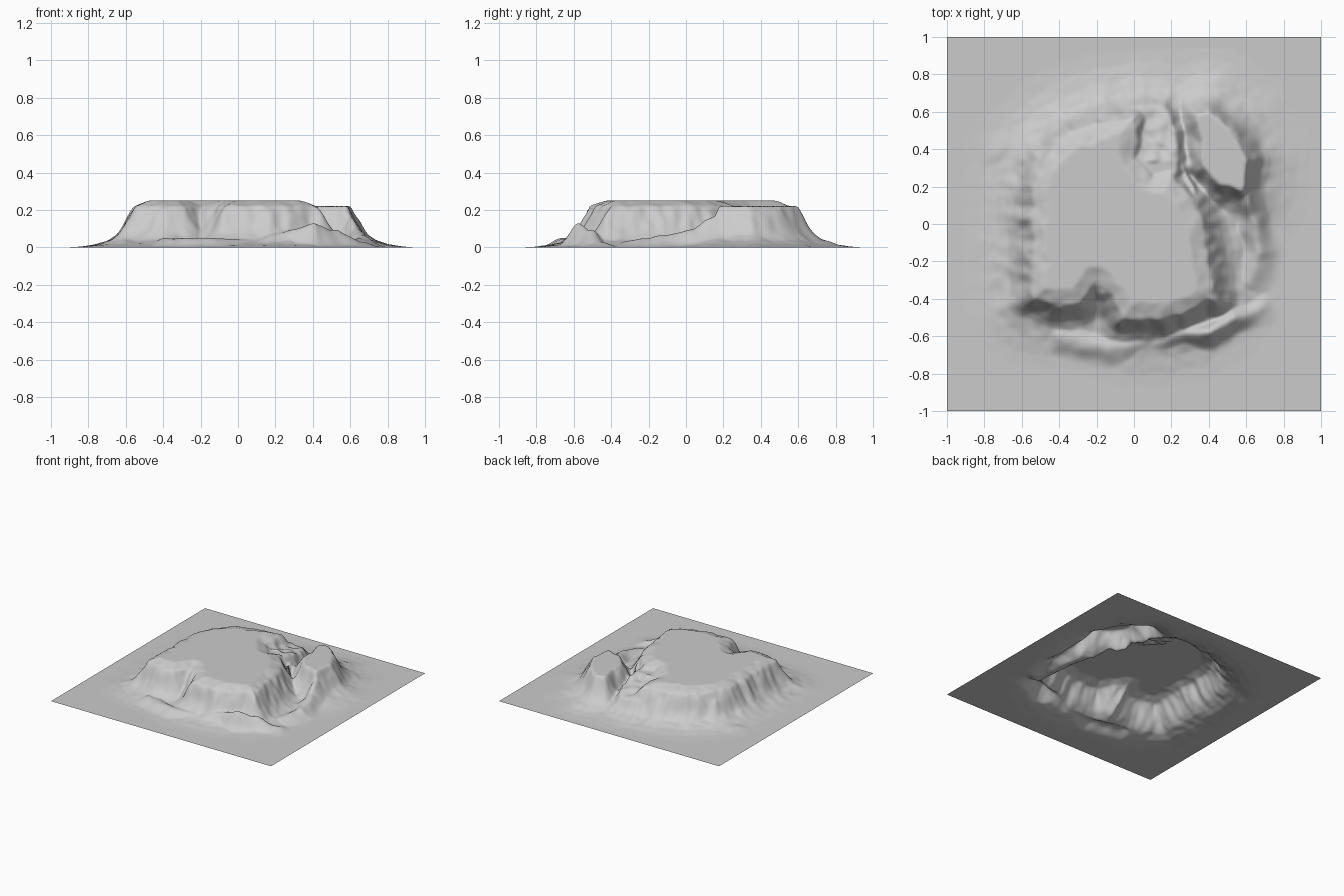
import bpy, bmesh, math
from mathutils import Vector, noise

if "Cube" in bpy.data.objects:
    bpy.data.objects.remove(bpy.data.objects["Cube"])

CELLS = 190

# Rim outlines of the flat-topped rock masses
MESA = [(-.54, -.40), (-.42, -.43), (-.29, -.42), (-.2, -.31), (-.12, -.39),
        (-.06, -.5), (.1, -.51), (.25, -.49), (.42, -.4), (.41, -.25),
        (.37, 0), (.3, .15), (.2, .27), (.1, .25), (.01, .35), (0, .57),
        (-.15, .55), (-.35, .48), (-.47, .38), (-.54, .2), (-.55, -.1)]
KNOLL = [(.37, .3), (.45, .21), (.58, .18), (.6, .34), (.52, .5), (.4, .6), (.34, .58)]
SHELF = [(0, .3), (.22, .2), (.2, .45), (.16, .58), (0, .58)]

# Height of the ground against distance outside a rim
CLIFF = [(-.08, .25), (0, .22), (.03, .165), (.06, .11), (.09, .07),
         (.13, .04), (.2, .016), (.28, .004), (.36, 0)]

# Crest lines as (x, y, height) with a half width
RIDGES = [
    (.07, [(.6, .2, .18), (.63, .05, .1), (.67, -.15, .06), (.62, -.3, .035)]),
    (.06, [(.1, -.63, .04), (.28, -.58, .09), (.4, -.58, .13), (.52, -.51, .09), (.66, -.46, .03)]),
    (.07, [(-.4, -.6, .05), (-.15, -.66, .05), (.05, -.63, .04)]),
    (.09, [(-.42, .52, .06), (-.7, .38, .02)]),
    (.025, [(.2, .74, .02), (.19, .55, .11), (.25, .35, .15), (.33, .15, .18)]),
    (.08, [(.25, .32, .13), (.42, .32, .13)]),
]


def segment(px, py, a, b):
    """Distance to a segment and the position along it."""
    dx, dy = b[0] - a[0], b[1] - a[1]
    t = ((px - a[0]) * dx + (py - a[1]) * dy) / (dx * dx + dy * dy)
    t = min(1, max(0, t))
    return math.hypot(px - a[0] - t * dx, py - a[1] - t * dy), t


def rim_distance(px, py, outline):
    """Signed distance to an outline, negative inside."""
    best, inside = 9, False
    for a, b in zip(outline, outline[1:] + outline[:1]):
        best = min(best, segment(px, py, a, b)[0])
        if (a[1] > py) != (b[1] > py):
            if px < a[0] + (py - a[1]) / (b[1] - a[1]) * (b[0] - a[0]):
                inside = not inside
    return -best if inside else best


def cliff(d):
    if d <= CLIFF[0][0]:
        return CLIFF[0][1]
    for (d0, h0), (d1, h1) in zip(CLIFF, CLIFF[1:]):
        if d < d1:
            return h0 + (h1 - h0) * (d - d0) / (d1 - d0)
    return 0


def ridge(px, py, width, crest):
    top = 0
    for a, b in zip(crest, crest[1:]):
        d, t = segment(px, py, a, b)
        top = max(top, (a[2] + (b[2] - a[2]) * t) * math.exp(-(d / width) ** 2))
    return top


def wobble(px, py, scale, seed):
    return noise.noise(Vector((px * scale, py * scale, seed)))


def ground(px, py):
    if max(abs(px), abs(py)) > .93:
        return 0
    # Weathering shifts the rims in and out
    rough = .022 * wobble(px, py, 7, 1) + .014 * wobble(px, py, 17, 4)
    h = cliff(rim_distance(px, py, MESA) + rough)
    h = max(h, min(.22, cliff(rim_distance(px, py, KNOLL) + rough * .7)))
    ramp = min(.2, .22 - .25 * (py - .25))
    h = max(h, min(ramp, cliff(rim_distance(px, py, SHELF) + rough)))
    wx, wy = px + .02 * wobble(px, py, 9, 7), py + .02 * wobble(px, py, 9, 9)
    for width, crest in RIDGES:
        h = max(h, ridge(wx, wy, width, crest))
    # Fine erosion on the lower slopes only
    if 0 < h < .2:
        h += .12 * h * wobble(px, py, 14, 12)
    return max(0, h)


# Terrain sheet
bm = bmesh.new()
bmesh.ops.create_grid(bm, x_segments=CELLS, y_segments=CELLS, size=1)
for v in bm.verts:
    v.co.z = ground(v.co.x, v.co.y)
# Soften the rock faces slightly
bmesh.ops.smooth_vert(bm, verts=[v for v in bm.verts if v.co.z > 0], factor=.5,
                      use_axis_x=False, use_axis_y=False, use_axis_z=True)
for f in bm.faces:
    f.smooth = True
mesh = bpy.data.meshes.new("terrain")
bm.to_mesh(mesh)
bm.free()
terrain = bpy.data.objects.new("terrain", mesh)
bpy.context.collection.objects.link(terrain)

# Stone colour
stone = bpy.data.materials.new("grey stone")
stone.use_nodes = True
colour = (.6, .6, .6, 1)
stone.diffuse_color = colour
stone.node_tree.nodes["Principled BSDF"].inputs["Base Color"].default_value = colour
mesh.materials.append(stone)
